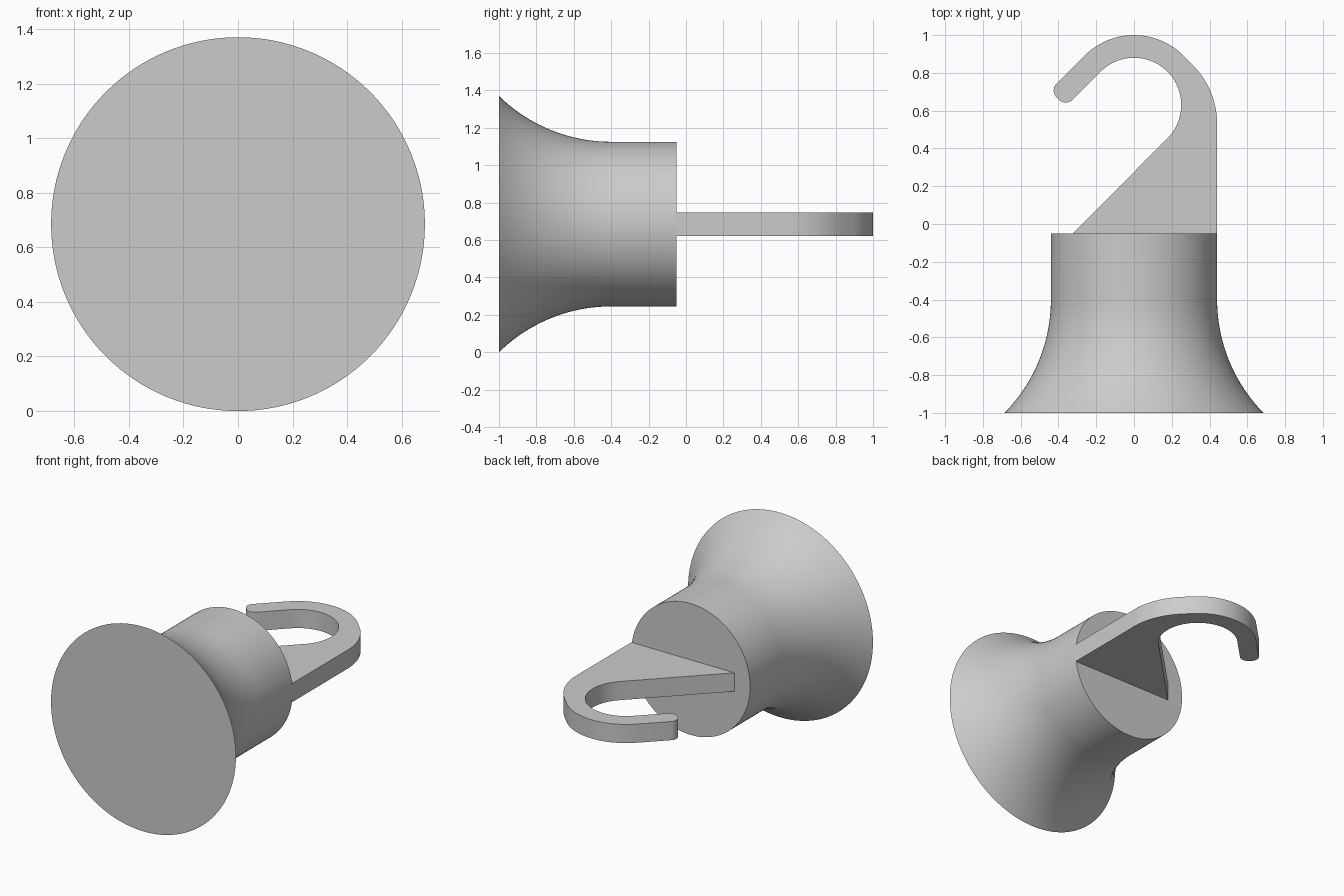
import bpy, bmesh
from math import sin, cos, pi, radians, asin
from mathutils import Vector

cube = bpy.data.objects.get("Cube")
if cube:
    bpy.data.objects.remove(cube)

AXIS_Z = 0.685
HALF_THICK = 0.0625

grey = bpy.data.materials.new("plain_grey")
grey.use_nodes = True
colour = (0.6, 0.6, 0.6, 1)
grey.diffuse_color = colour
grey.node_tree.nodes["Principled BSDF"].inputs["Base Color"].default_value = colour


def finish(bm, name, angle):
    bmesh.ops.recalc_face_normals(bm, faces=bm.faces)
    mesh = bpy.data.meshes.new(name)
    bm.to_mesh(mesh)
    bm.free()
    mesh.materials.append(grey)
    obj = bpy.data.objects.new(name, mesh)
    bpy.context.collection.objects.link(obj)
    bpy.ops.object.select_all(action='DESELECT')
    obj.select_set(True)
    bpy.context.view_layer.objects.active = obj
    bpy.ops.object.shade_smooth_by_angle(angle=radians(angle))
    return obj


def arc(cx, cy, r, start, end, steps):
    """Points on a circle from start to end, in degrees."""
    angles = [radians(start + (end - start) * i / steps) for i in range(steps + 1)]
    return [(cx + r * cos(a), cy + r * sin(a)) for a in angles]


# Flared body: straight neck, then a tangent arc out to the wide front rim
def build_body(neck=0.44, rim=0.685, back=-0.05, bend=-0.4, front=-1.0, sides=128, steps=20):
    run, rise = bend - front, rim - neck
    radius = (run ** 2 + rise ** 2) / (2 * rise)
    sweep = asin(run / radius)
    profile = [(neck, back)]
    for i in range(steps + 1):
        a = sweep * i / steps
        profile.append((neck + radius * (1 - cos(a)), bend - radius * sin(a)))
    bm = bmesh.new()
    rings = []
    for r, y in profile:
        angles = [2 * pi * k / sides for k in range(sides)]
        rings.append([bm.verts.new((r * cos(a), y, AXIS_Z + r * sin(a))) for a in angles])
    for a, b in zip(rings, rings[1:]):
        for k in range(sides):
            n = (k + 1) % sides
            bm.faces.new((a[k], a[n], b[n], b[k]))
    bm.faces.new(rings[0])
    bm.faces.new(rings[-1])
    return finish(bm, "flared_body", 30)


# Flat hook: triangular web running into a curved arm with a rounded tip
def build_hook(inner=0.25, outer=0.37, eye_y=0.63, tip=0.261, fillet=0.05):
    normal = Vector((-1, 1)).normalized()
    along = Vector((-1, -1)).normalized()
    eye = Vector((0, eye_y))
    corner_out = eye + normal * (outer - fillet) + along * (tip - fillet)
    corner_in = eye + normal * (inner + fillet) + along * (tip - fillet)
    outline = [(0.44, -0.05)]
    outline += arc(0, 0.53, 0.44, 0, 45, 16)
    outline += arc(0, eye_y, outer, 45, 135, 24)
    outline += arc(*corner_out, fillet, 135, 225, 8)
    outline += arc(*corner_in, fillet, 225, 315, 8)
    outline += arc(0, eye_y, inner, 135, -45, 40)
    outline.append((-0.323, -0.05))
    bm = bmesh.new()
    low = [bm.verts.new((x, y, AXIS_Z - HALF_THICK)) for x, y in outline]
    face = bm.faces.new(low)
    grown = bmesh.ops.extrude_face_region(bm, geom=[face], use_keep_orig=True)
    moved = [v for v in grown["geom"] if isinstance(v, bmesh.types.BMVert)]
    bmesh.ops.translate(bm, verts=moved, vec=(0, 0, 2 * HALF_THICK))
    return finish(bm, "flat_hook", 30)


build_body()
build_hook()
